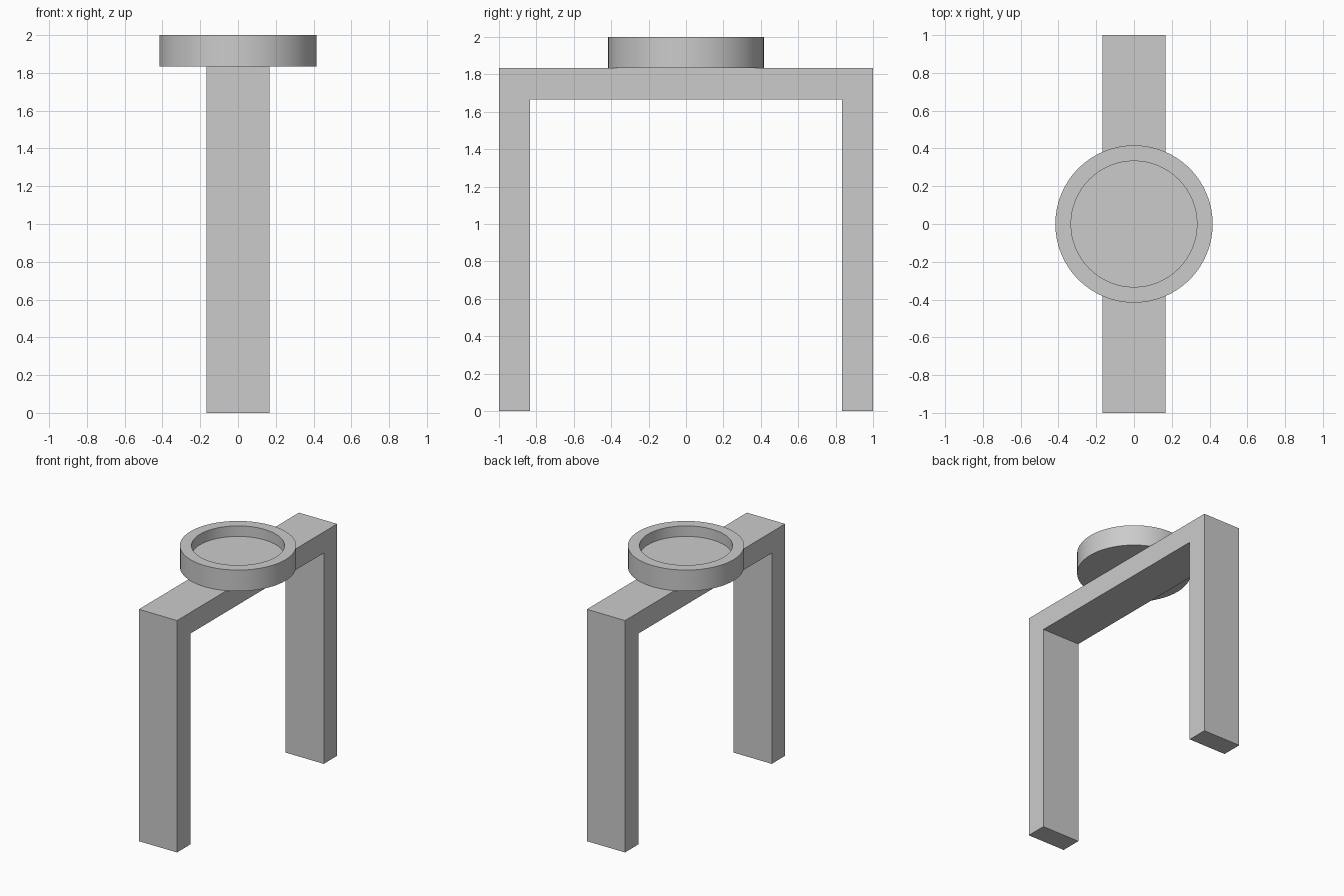
import bpy, bmesh, math

if "Cube" in bpy.data.objects:
    bpy.data.objects.remove(bpy.data.objects["Cube"])

U = 1 / 12  # base module of the design


def finish(name, bm):
    bmesh.ops.recalc_face_normals(bm, faces=bm.faces[:])
    mesh = bpy.data.meshes.new(name)
    bm.to_mesh(mesh)
    bm.free()
    obj = bpy.data.objects.new(name, mesh)
    bpy.context.collection.objects.link(obj)
    return obj


# Arch frame: two legs and a top beam as one extruded profile (y, z)
half = [(12 * U, 22 * U), (12 * U, 0), (10 * U, 0), (10 * U, 20 * U)]
profile = half + [(-y, z) for y, z in reversed(half)]
bm = bmesh.new()
face = bm.faces.new([bm.verts.new((-2 * U, y, z)) for y, z in profile])
ext = bmesh.ops.extrude_face_region(bm, geom=[face])
moved = [v for v in ext["geom"] if isinstance(v, bmesh.types.BMVert)]
bmesh.ops.translate(bm, verts=moved, vec=(4 * U, 0, 0))
finish("arch_frame", bm)

# Round dish: lathed rings (radius, z) from underside to recessed floor
SEGMENTS = 64
rings = [(5 * U, 22 * U), (5 * U, 24 * U), (4 * U, 24 * U), (4 * U, 23 * U)]
bm = bmesh.new()
loops = []
for r, z in rings:
    angles = [2 * math.pi * i / SEGMENTS for i in range(SEGMENTS)]
    loops.append([bm.verts.new((r * math.cos(a), r * math.sin(a), z)) for a in angles])
for low, high in zip(loops, loops[1:]):
    for i in range(SEGMENTS):
        j = (i + 1) % SEGMENTS
        bm.faces.new((low[i], low[j], high[j], high[i]))
bm.faces.new(loops[0])
bm.faces.new(loops[-1])
dish = finish("round_dish", bm)

# Smooth curved walls, sharp rims
bpy.context.view_layer.objects.active = dish
dish.select_set(True)
bpy.ops.object.shade_smooth_by_angle(angle=math.radians(30))
